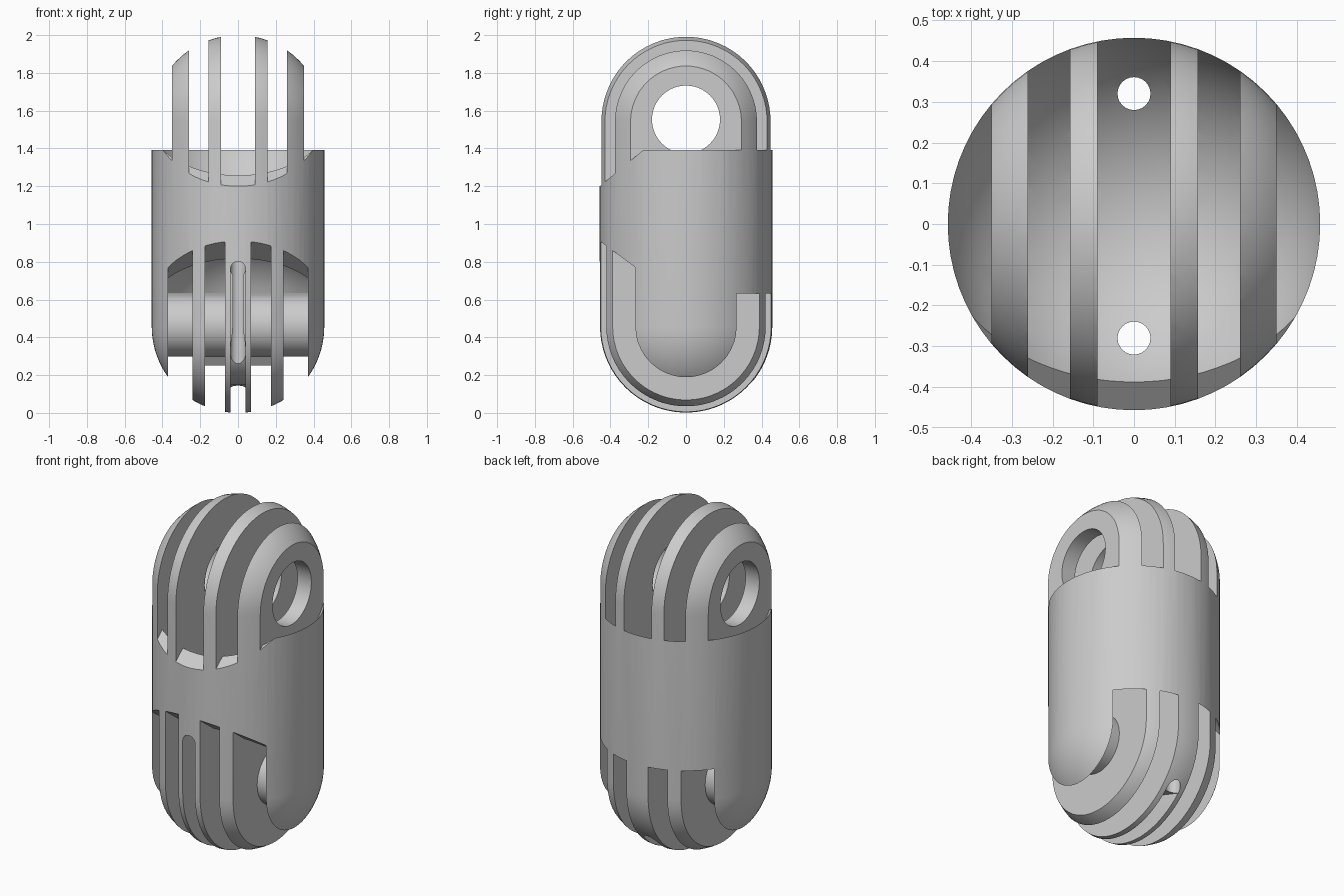
import bpy, bmesh, math
from mathutils import Matrix

if "Cube" in bpy.data.objects:
    bpy.data.objects.remove(bpy.data.objects["Cube"])

R, LOW, HIGH = 0.457, 0.457, 1.543     # capsule radius, lower and upper hinge heights


def make(name, bm):
    bmesh.ops.recalc_face_normals(bm, faces=bm.faces[:])
    me = bpy.data.meshes.new(name)
    bm.to_mesh(me)
    bm.free()
    ob = bpy.data.objects.new(name, me)
    bpy.context.collection.objects.link(ob)
    return ob


def capsule(name, r, z0, z1, seg=72, rings=18):
    """Two half spheres centred at z0 and z1 joined by a straight wall."""
    bm = bmesh.new()
    bmesh.ops.create_uvsphere(bm, u_segments=seg, v_segments=rings * 2 + 1, radius=r)
    for v in bm.verts:
        v.co.z += z1 if v.co.z > 0 else z0
    return make(name, bm)


def true_capsule(name, r, z0, z1, seg=72, rings=18):
    bm = bmesh.new()
    prof = [(r * math.sin(a), z0 - r * math.cos(a))
            for a in [math.pi / 2 * i / rings for i in range(rings + 1)]]
    prof += [(x, z0 + z1 - z) for x, z in reversed(prof)]
    vs = [bm.verts.new((x, 0, z)) for x, z in prof]
    es = [bm.edges.new(p) for p in zip(vs, vs[1:])]
    bmesh.ops.spin(bm, geom=vs + es, cent=(0, 0, 0), axis=(0, 0, 1),
                   angle=math.tau, steps=seg, use_duplicate=False)
    bmesh.ops.remove_doubles(bm, verts=bm.verts[:], dist=1e-5)
    return make(name, bm)


def prisms(name, pts, spans):
    """Extrude a side outline (y, z) along x over each span."""
    bm = bmesh.new()
    for x0, x1 in spans:
        a = [bm.verts.new((x0, y, z)) for y, z in pts]
        b = [bm.verts.new((x1, y, z)) for y, z in pts]
        bm.faces.new(a)
        bm.faces.new(b[::-1])
        n = len(pts)
        for i in range(n):
            bm.faces.new((a[i], b[i], b[(i + 1) % n], a[(i + 1) % n]))
    return make(name, bm)


def cylinder(name, r, length, loc, axis, seg=48):
    bm = bmesh.new()
    rot = {'X': Matrix.Rotation(math.pi / 2, 4, 'Y'),
           'Y': Matrix.Rotation(math.pi / 2, 4, 'X'), 'Z': Matrix.Identity(4)}[axis]
    bmesh.ops.create_cone(bm, cap_ends=True, segments=seg, radius1=r, radius2=r,
                          depth=length, matrix=Matrix.Translation(loc) @ rot)
    return make(name, bm)


def boolean(ob, other, op='DIFFERENCE'):
    m = ob.modifiers.new(op, 'BOOLEAN')
    m.operation, m.object, m.solver = op, other, 'EXACT'
    bpy.context.view_layer.objects.active = ob
    bpy.ops.object.modifier_apply(modifier=m.name)
    bpy.data.objects.remove(other)


def mirrored(spans):
    return spans + [(-b, -a) for a, b in spans]


def box(z0, z1):
    return [(-0.7, z0), (0.7, z0), (0.7, z1), (-0.7, z1)]


link = true_capsule("hinge_link", R, LOW, HIGH)

# Upper gaps: round clearance floor plus a sloped relief at the front
top_gaps = mirrored([(0.157, 0.26), (0.35, 0.7)]) + [(-0.09, 0.09)]
clear = true_capsule("top_clearance", 0.482, HIGH, 2.3)
boolean(clear, prisms("top_slabs", box(0.9, 2.2), top_gaps), 'INTERSECT')
boolean(link, clear)
relief = [(-0.6, 1.081), (-0.05, 1.538), (-0.05, 2.15), (-0.6, 2.15)]
boolean(link, prisms("top_relief", relief, top_gaps))

# Lower gaps
low_gaps = mirrored([(0.07, 0.175), (0.24, 0.37)])
clear = true_capsule("low_clearance", 0.49, -0.4, LOW)
boolean(clear, prisms("low_slabs", box(-0.2, 1.1), low_gaps), 'INTERSECT')
boolean(link, clear)
relief = [(-0.6, 1.016), (-0.05, 0.609), (-0.05, -0.15), (-0.6, -0.15)]
boolean(link, prisms("low_relief", relief, low_gaps))

# Upper pin hole
boolean(link, cylinder("pin_hole", 0.18, 0.71, (0, 0, 1.553), 'X'))

# Cord groove round the lower middle lug, with two cord holes
arc = [(0.31 * math.cos(a), LOW + 0.31 * math.sin(a))
       for a in [math.radians(180 + 10 * i) for i in range(13)]]
groove = [(-0.6, 0.76), (-0.31, 0.76)] + arc + [(0.32, 0.13), (0.32, -0.2), (-0.6, -0.2)]
boolean(link, prisms("cord_groove", groove, [(-0.04, 0.04)]))
boolean(link, cylinder("groove_end", 0.04, 0.31, (0, -0.445, 0.762), 'Y', 24))
for y in (-0.28, 0.32):
    boolean(link, cylinder("cord_hole", 0.0405, 1.7, (0, y, 0.7), 'Z', 24))

# Lower hinge pin with a small stiffening rib underneath
boolean(link, cylinder("hinge_pin", 0.165, 0.76, (0, 0, 0.463), 'X'), 'UNION')
rib = [(-0.06, 0.36), (0.06, 0.36), (0.06, 0.25), (0.02, 0.25)]
boolean(link, prisms("pin_rib", rib, [(-0.2, -0.05), (0.05, 0.2)]), 'UNION')

bpy.ops.object.select_all(action='DESELECT')
link.select_set(True)
bpy.context.view_layer.objects.active = link
bpy.ops.object.shade_smooth_by_angle(angle=math.radians(30))
